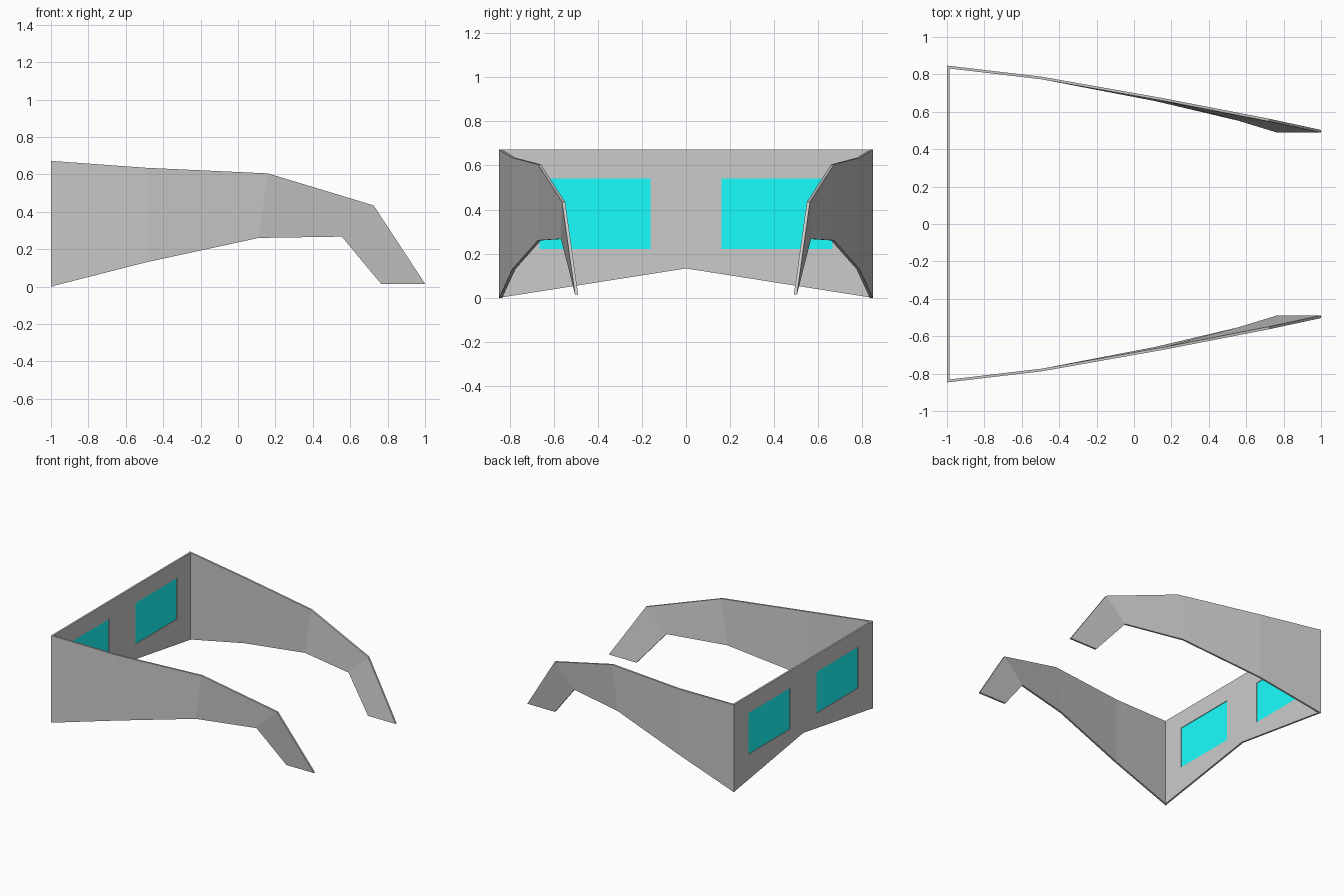
import bpy
import bmesh

if "Cube" in bpy.data.objects:
    bpy.data.objects.remove(bpy.data.objects["Cube"])


def make_object(name, bm):
    bmesh.ops.recalc_face_normals(bm, faces=bm.faces[:])
    mesh = bpy.data.meshes.new(name)
    bm.to_mesh(mesh)
    bm.free()
    obj = bpy.data.objects.new(name, mesh)
    bpy.context.collection.objects.link(obj)
    return obj


def plate(name, outline, x0, x1):
    """Extrude a (y, z) outline along x from x0 to x1."""
    bm = bmesh.new()
    face = bm.faces.new([bm.verts.new((x0, y, z)) for y, z in outline])
    ext = bmesh.ops.extrude_face_region(bm, geom=[face])
    moved = [v for v in ext["geom"] if isinstance(v, bmesh.types.BMVert)]
    bmesh.ops.translate(bm, verts=moved, vec=(x1 - x0, 0, 0))
    return make_object(name, bm)


def rect(y0, y1, z0, z1):
    return [(y0, z0), (y1, z0), (y1, z1), (y0, z1)]


T = 0.014  # sheet thickness

# Temple arms: top and bottom edge points (x, outer y, z) at each bend
top = [(-1, .847, .672), (-.49, .787, .635), (.16, .672, .605),
       (.725, .562, .434), (1, .503, .015)]
bottom = [(-1, .847, 0), (-.49, .787, .13), (.11, .672, .26),
          (.555, .567, .267), (.765, .503, .015)]


def make_arm(name, side):
    bm = bmesh.new()
    rings = []
    for t, b in zip(top, bottom):
        ring = [t, (t[0], t[1] - T, t[2]), (b[0], b[1] - T, b[2]), b]
        rings.append([bm.verts.new((x, side * y, z)) for x, y, z in ring])
    for r0, r1 in zip(rings, rings[1:]):
        for i in range(4):
            j = (i + 1) % 4
            bm.faces.new((r0[i], r0[j], r1[j], r1[i]))
    bm.faces.new(rings[0])
    bm.faces.new(rings[-1])
    return make_object(name, bm)


make_arm("left_arm", 1)
make_arm("right_arm", -1)

# Face panel with a raised centre at the bottom edge
panel = plate("face_panel", [(-.84, .001), (0, .133), (.84, .001),
                             (.84, .672), (-.84, .672)], -1, -1 + T)

# Window openings and thin coloured lenses
cyan = bpy.data.materials.new("lens_cyan")
cyan.diffuse_color = (0.01, 1, 1, 1)
cyan.use_nodes = True
cyan.node_tree.nodes["Principled BSDF"].inputs["Base Color"].default_value = cyan.diffuse_color
for side, label in ((1, "left"), (-1, "right")):
    y0, y1 = sorted((side * .16, side * .665))
    window = rect(y0, y1, .222, .54)
    cutter = plate(label + "_window_cutter", window, -1.1, -.9)
    cutter.hide_render = True
    cutter.hide_set(True)
    cutter.display_type = 'WIRE'
    cut = panel.modifiers.new(label + "_window", 'BOOLEAN')
    cut.operation = 'DIFFERENCE'
    cut.solver = 'EXACT'
    cut.object = cutter
    lens = plate(label + "_lens", window, -1 + T * .35, -1 + T * .65)
    lens.data.materials.append(cyan)
